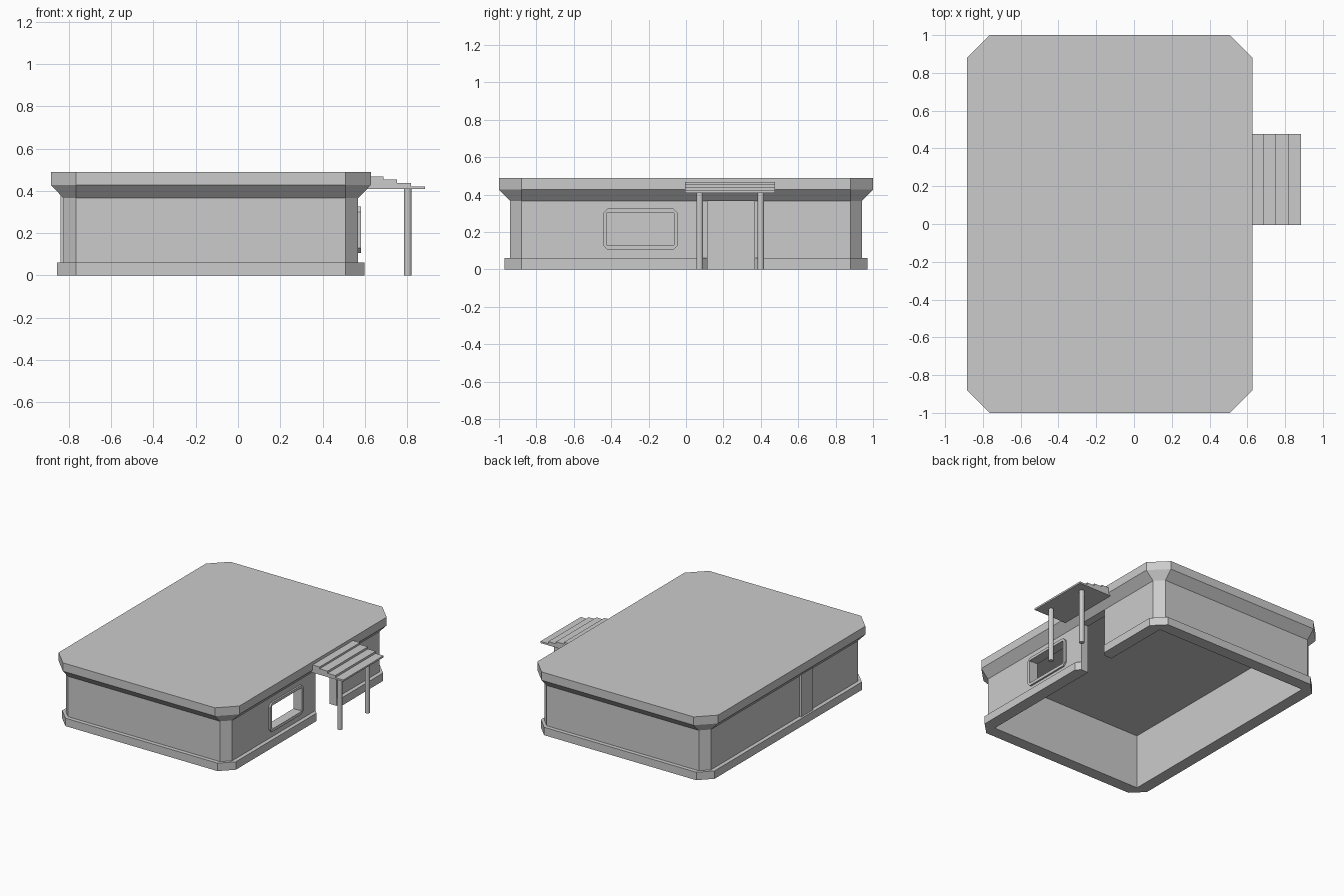
import bpy
import bmesh

if "Cube" in bpy.data.objects:
    bpy.data.objects.remove(bpy.data.objects["Cube"])

# Inner rectangle of the building; every outline is this pushed out with cut corners
X0, X1, Y = -0.765, 0.508, 0.88
WALL_TOP, CEILING = 0.365, 0.41


def make(name, verts, faces):
    mesh = bpy.data.meshes.new(name)
    mesh.from_pydata(verts, [], faces)
    bm = bmesh.new()
    bm.from_mesh(mesh)
    bmesh.ops.recalc_face_normals(bm, faces=bm.faces)
    bm.to_mesh(mesh)
    bm.free()
    ob = bpy.data.objects.new(name, mesh)
    bpy.context.collection.objects.link(ob)
    return ob


def loft(name, loops):
    n = len(loops[0])
    verts = [v for loop in loops for v in loop]
    faces = [(r * n + i, r * n + (i + 1) % n, (r + 1) * n + (i + 1) % n, (r + 1) * n + i)
             for r in range(len(loops) - 1) for i in range(n)]
    faces += [tuple(range(n)), tuple(range((len(loops) - 1) * n, len(loops) * n))]
    return make(name, verts, faces)


def outline(d, z):
    return [(X0, -Y - d, z), (X1, -Y - d, z), (X1 + d, -Y, z), (X1 + d, Y, z),
            (X1, Y + d, z), (X0, Y + d, z), (X0 - d, Y, z), (X0 - d, -Y, z)]


def prism(name, plan, z0, z1):
    return loft(name, [[(x, y, z) for x, y in plan] for z in (z0, z1)])


def box(name, lo, hi):
    (a, b, c), (d, e, f) = lo, hi
    return prism(name, [(a, b), (d, b), (d, e), (a, e)], c, f)


def cut(ob, cutter):
    mod = ob.modifiers.new("cut", 'BOOLEAN')
    mod.operation = 'DIFFERENCE'
    mod.solver = 'EXACT'
    mod.object = cutter
    bpy.context.view_layer.objects.active = ob
    bpy.ops.object.modifier_apply(modifier=mod.name)
    bpy.data.objects.remove(cutter)


# Building shell: plinth, walls, sloped cornice and roof slab
shell = loft("building_shell", [outline(d, z) for d, z in (
    (0.09, 0), (0.09, 0.06), (0.06, 0.06), (0.06, WALL_TOP), (0.12, 0.427), (0.12, 0.49))])

# Room open underneath, doorway with bevelled plinth ends, window opening
cut(shell, box("room_cutter", (X0, -Y, -0.1), (X1, Y, CEILING)))
wall_x = X1 + 0.06
cut(shell, prism("door_cutter", [(0.4, 0.115), (wall_x, 0.115), (wall_x + 0.06, 0.055),
                                 (wall_x + 0.06, 0.425), (wall_x, 0.365), (0.4, 0.365)],
                 -0.1, WALL_TOP))
cut(shell, box("window_cutter", (0.4, -0.425, 0.126), (0.7, -0.063, 0.306)))


# Window frame: a ring with cut corners
def frame_loop(x, y0, y1, z0, z1, c):
    return [(x, y0 + c, z0), (x, y1 - c, z0), (x, y1, z0 + c), (x, y1, z1 - c),
            (x, y1 - c, z1), (x, y0 + c, z1), (x, y0, z1 - c), (x, y0, z0 + c)]


outer, inner = (-0.445, -0.043, 0.105, 0.325, 0.025), (-0.424, -0.064, 0.127, 0.305, 0.004)
rings = [frame_loop(0.56, *outer), frame_loop(0.581, *outer),
         frame_loop(0.581, *inner), frame_loop(0.56, *inner)]
make("window_frame", [v for r in rings for v in r],
     [(r * 8 + i, r * 8 + (i + 1) % 8, (r + 1) % 4 * 8 + (i + 1) % 8, (r + 1) % 4 * 8 + i)
      for r in range(4) for i in range(8)])

# Pilaster on the left wall
box("left_pilaster", (-0.84, -0.32, 0.05), (-0.82, -0.18, 0.38))

# Stepped porch canopy
profile = [(0.61, 0.408), (0.884, 0.408), (0.884, 0.421), (0.818, 0.421), (0.818, 0.437),
           (0.753, 0.437), (0.753, 0.453), (0.687, 0.453), (0.687, 0.467), (0.61, 0.467)]
loft("porch_canopy", [[(x, y, z) for x, z in profile] for y in (-0.005, 0.477)])

# Porch posts
for side, y in (("front", 0.073), ("back", 0.4)):
    bpy.ops.mesh.primitive_cylinder_add(vertices=12, radius=0.018, depth=0.41,
                                        location=(0.803, y, 0.205))
    bpy.context.object.name = side + "_porch_post"
